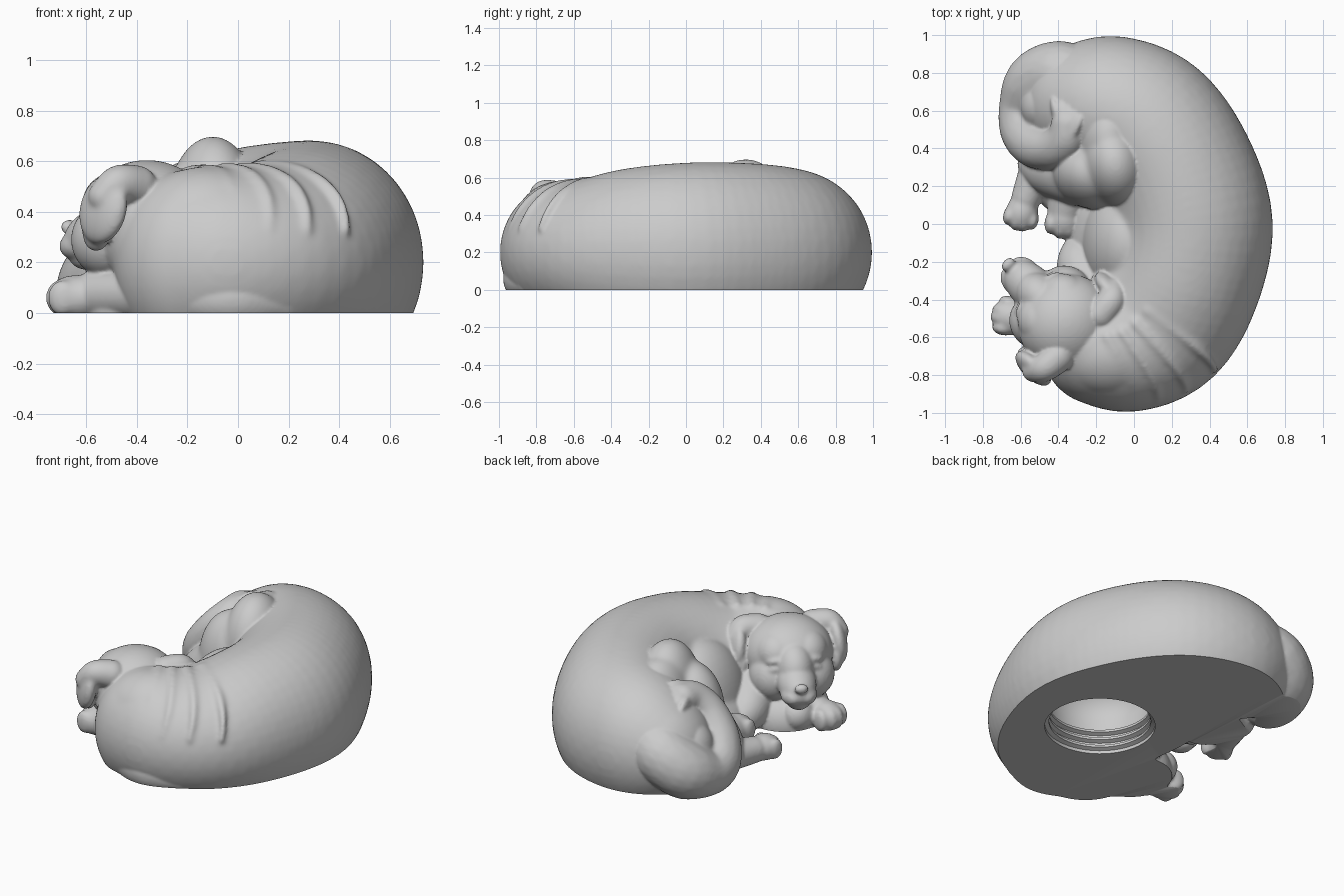
import bpy, bmesh, math
from mathutils import Vector, Matrix, Euler

if "Cube" in bpy.data.objects:
    bpy.data.objects.remove(bpy.data.objects["Cube"])

grey = bpy.data.materials.new("plain_grey")
grey.use_nodes = True
COLOUR = (0.6, 0.6, 0.6, 1)
grey.diffuse_color = COLOUR
grey.node_tree.nodes["Principled BSDF"].inputs["Base Color"].default_value = COLOUR


def blob(bm, loc, radii, rot=(0, 0, 0)):
    turn = Euler([math.radians(a) for a in rot]).to_matrix().to_4x4()
    m = Matrix.Translation(loc) @ turn @ Matrix.Diagonal((*radii, 1))
    bmesh.ops.create_icosphere(bm, subdivisions=4, radius=1, matrix=m)


def spline(points, steps):
    """Smooth interpolation through rows of numbers."""
    rows = [Vector(p) for p in points]
    rows = [rows[0]] + rows + [rows[-1]]
    for i in range(1, len(rows) - 2):
        a, b, c, d = rows[i - 1:i + 3]
        for k in range(steps):
            t = k / steps
            yield 0.5 * (2 * b + (c - a) * t + (2 * a - 5 * b + 4 * c - d) * t * t
                         + (3 * b - a - 3 * c + d) * t ** 3)
    yield rows[-1]


def limb(bm, points, steps=10):
    """Rounded limb through (x, y, z, radius) points."""
    for x, y, z, r in spline(points, steps):
        m = Matrix.Translation((x, y, z)) @ Matrix.Scale(r, 4)
        bmesh.ops.create_icosphere(bm, subdivisions=3, radius=1, matrix=m)


def paw(bm, tip, yaw, size):
    """Pad with four toes, pointing along local +y."""
    m = Matrix.Translation(tip) @ Matrix.Rotation(math.radians(yaw), 4, "Z")
    blob(bm, m @ Vector((0, -size, 0)), (size, size * 1.2, size * 0.95), (0, 0, yaw))
    for i in range(4):
        x = (i - 1.5) * 0.52 * size
        y = -0.35 * size - 0.12 * size * (i - 1.5) ** 2
        blob(bm, m @ Vector((x, y, 0)), (size * 0.34, size * 0.6, size * 0.75), (0, 0, yaw))


def mesh_object(name, bm):
    mesh = bpy.data.meshes.new(name)
    bm.to_mesh(mesh)
    bm.free()
    obj = bpy.data.objects.new(name, mesh)
    bpy.context.collection.objects.link(obj)
    mesh.materials.append(grey)
    return obj


def fuse(obj, voxel, smooth, cutters=()):
    """Fuse overlapping volumes into one softened skin, then cut it."""
    skin = obj.modifiers.new("fuse", "REMESH")
    skin.mode, skin.voxel_size = "VOXEL", voxel
    soft = obj.modifiers.new("soften", "SMOOTH")
    soft.factor, soft.iterations = 0.5, smooth
    for cutter in cutters:
        cut = obj.modifiers.new("cut", "BOOLEAN")
        cut.operation, cut.solver, cut.object = "DIFFERENCE", "EXACT", cutter
    bpy.ops.object.select_all(action="DESELECT")
    obj.select_set(True)
    bpy.context.view_layer.objects.active = obj
    bpy.ops.object.convert(target="MESH")


parts = []


def sculpt(name, bm, smooth, voxel=0.011):
    obj = mesh_object(name, bm)
    fuse(obj, voxel, smooth)
    parts.append(obj)


# Curled torso: x, y, half width, top height from rump to chest
bm = bmesh.new()
CORE = 0.2
spine = [(-0.26, 0.64, 0.32, 0.53), (-0.11, 0.61, 0.385, 0.62), (0.07, 0.5, 0.42, 0.66),
         (0.22, 0.28, 0.425, 0.68), (0.3, 0.0, 0.435, 0.68), (0.255, -0.28, 0.425, 0.65),
         (0.13, -0.5, 0.425, 0.59), (-0.03, -0.62, 0.375, 0.58), (-0.18, -0.65, 0.31, 0.57)]
for x, y, w, top in spline(spine, 6):
    blob(bm, (x, y, CORE), (w, w, top - CORE))
# Belly, the low ground between the legs, and the full neck
blob(bm, (-0.02, -0.1, 0.1), (0.26, 0.35, 0.42))
blob(bm, (-0.17, 0.0, 0), (0.2, 0.4, 0.24))
blob(bm, (-0.38, -0.47, 0.02), (0.23, 0.24, 0.2))
blob(bm, (-0.12, -0.68, 0.34), (0.3, 0.24, 0.24))
blob(bm, (-0.33, -0.58, 0.32), (0.22, 0.22, 0.25))
# Loose skin folds fanning over the neck
for x, y, w, top in list(spline(spine, 4))[24:31:2]:
    out = (Vector((x, y, 0)) - Vector((-0.2, -0.15, 0))).normalized()
    fold = []
    for i in range(7):
        a = math.radians(20 + 13 * i)
        p = Vector((x, y, CORE)) + out * w * 0.96 * math.cos(a)
        fold.append((p.x + 0.06 * math.sin(2 * a), p.y,
                     CORE + (top - CORE) * 0.96 * math.sin(a), 0.016 + 0.003 * i))
    limb(bm, fold, 5)
sculpt("torso", bm, 14)

# Raised thigh and shin
bm = bmesh.new()
blob(bm, (-0.1, 0.32, 0.4), (0.18, 0.23, 0.3), (0, 0, 12))
blob(bm, (-0.13, 0.45, 0.38), (0.17, 0.24, 0.27))
blob(bm, (-0.22, 0.27, 0.28), (0.22, 0.19, 0.3), (0, 0, -20))
limb(bm, [(-0.28, 0.27, 0.22, 0.18), (-0.42, 0.3, 0.13, 0.16), (-0.51, 0.32, 0.08, 0.11)])
blob(bm, (-0.38, 0.25, 0.02), (0.16, 0.2, 0.16))
sculpt("haunch", bm, 25)

# Hind feet
bm = bmesh.new()
limb(bm, [(-0.5, 0.32, 0.07, 0.1), (-0.57, 0.14, 0.06, 0.08)])
paw(bm, (-0.61, -0.02, 0.055), 168, 0.085)
limb(bm, [(-0.33, 0.2, 0.12, 0.12), (-0.36, 0.08, 0.1, 0.1)])
paw(bm, (-0.37, -0.06, 0.1), 178, 0.095)
sculpt("hind_paws", bm, 4)

# Tail curled into a ring with a ragged tuft
bm = bmesh.new()
limb(bm, [(-0.28, 0.73, 0.27, 0.2), (-0.4, 0.79, 0.23, 0.18), (-0.51, 0.74, 0.15, 0.175),
          (-0.57, 0.62, 0.1, 0.145), (-0.57, 0.5, 0.13, 0.14), (-0.52, 0.42, 0.24, 0.125),
          (-0.43, 0.4, 0.37, 0.11), (-0.36, 0.45, 0.45, 0.105), (-0.35, 0.53, 0.48, 0.09)], 12)
blob(bm, (-0.45, 0.62, 0.24), (0.15, 0.15, 0.16))
for i in range(5):
    blob(bm, (-0.41 + i * 0.03, 0.58 - 0.01 * i, 0.47 + 0.014 * i),
         (0.026, 0.1, 0.06), (0, 0, 14 - 9 * i))
sculpt("tail", bm, 4)

# Head and ears, built facing +y and turned into place
place = Matrix.Translation((-0.36, -0.52, 0)) @ Matrix.Rotation(math.radians(45), 4, "Z")
bm = bmesh.new()
blob(bm, (0, 0, 0.385), (0.26, 0.25, 0.22))
blob(bm, (0, 0.17, 0.37), (0.12, 0.17, 0.15), (-20, 0, 0))
blob(bm, (0, 0.26, 0.31), (0.115, 0.18, 0.11), (-18, 0, 0))
blob(bm, (0, 0.433, 0.34), (0.042, 0.03, 0.03))
blob(bm, (0, 0.33, 0.22), (0.07, 0.08, 0.05))
for side in (1, -1):
    blob(bm, (side * 0.085, 0.08, 0.43), (0.13, 0.15, 0.13))
    blob(bm, (side * 0.045, 0.35, 0.265), (0.06, 0.085, 0.055), (0, 0, side * 12))
    blob(bm, (side * 0.11, 0.11, 0.29), (0.14, 0.15, 0.15))
    blob(bm, (side * 0.12, 0.21, 0.425), (0.055, 0.03, 0.024), (0, side * 15, -side * 25))
    blob(bm, (side * 0.125, 0.215, 0.378), (0.05, 0.03, 0.022), (0, side * 15, -side * 25))
bm.transform(place)
sculpt("head", bm, 5, 0.009)

bm = bmesh.new()
for side in (1, -1):
    limb(bm, [(side * 0.16, -0.1, 0.5, 0.085), (side * 0.25, -0.09, 0.51, 0.075),
              (side * 0.3, -0.06, 0.46, 0.065)])
    blob(bm, (side * 0.295, -0.05, 0.41), (0.055, 0.12, 0.14), (12, -side * 8, 0))
    blob(bm, (side * 0.275, 0.0, 0.34), (0.045, 0.075, 0.1), (15, 0, 0))
bm.transform(place)
sculpt("ears", bm, 6)

# Front legs: one stretched along the base, one tucked by the belly
bm = bmesh.new()
limb(bm, [(0.16, -0.8, 0.05, 0.11), (-0.03, -0.85, 0.06, 0.13), (-0.22, -0.79, 0.07, 0.12),
          (-0.4, -0.66, 0.07, 0.1), (-0.56, -0.5, 0.07, 0.1)])
paw(bm, (-0.735, -0.47, 0.06), 75, 0.095)
limb(bm, [(-0.46, -0.48, 0.08, 0.12), (-0.52, -0.38, 0.08, 0.1)])
limb(bm, [(-0.22, -0.34, 0.16, 0.16), (-0.28, -0.22, 0.11, 0.13), (-0.29, -0.12, 0.07, 0.08)])
sculpt("front_legs", bm, 8)

# Cutters: everything below the flat base, and a threaded opening with a hollow
bm = bmesh.new()
bmesh.ops.create_cube(bm, size=3, matrix=Matrix.Translation((0, 0, -1.5)))
base_cutter = mesh_object("base_cutter", bm)

bm = bmesh.new()
profile = [(0, -0.1), (0.32, -0.1), (0.32, 0.02)]
for i in range(3):
    z = 0.03 + i * 0.05
    profile += [(0.295, z), (0.295, z + 0.015), (0.32, z + 0.025), (0.32, z + 0.04)]
profile += [(0.33, 0.24), (0.32, 0.32), (0.26, 0.4), (0.15, 0.45), (0, 0.47)]
verts = [bm.verts.new((r, 0, z)) for r, z in profile]
edges = [bm.edges.new(pair) for pair in zip(verts, verts[1:])]
bmesh.ops.spin(bm, geom=verts + edges, cent=(0, 0, 0), axis=(0, 0, 1),
               angle=math.tau, steps=64)
bmesh.ops.remove_doubles(bm, verts=bm.verts, dist=0.0005)
bmesh.ops.recalc_face_normals(bm, faces=bm.faces)
bmesh.ops.translate(bm, verts=bm.verts, vec=(0.14, -0.14, 0))
hole_cutter = mesh_object("hole_cutter", bm)

# Weld the sculpted parts into one hollow figure
for obj in parts:
    obj.select_set(True)
bpy.context.view_layer.objects.active = parts[0]
bpy.ops.object.join()
figure = bpy.context.view_layer.objects.active
figure.name = "sleeping_dog"
fuse(figure, 0.009, 2, (base_cutter, hole_cutter))
bpy.ops.object.shade_smooth_by_angle(angle=math.radians(50))
for cutter in (base_cutter, hole_cutter):
    bpy.data.objects.remove(cutter)
